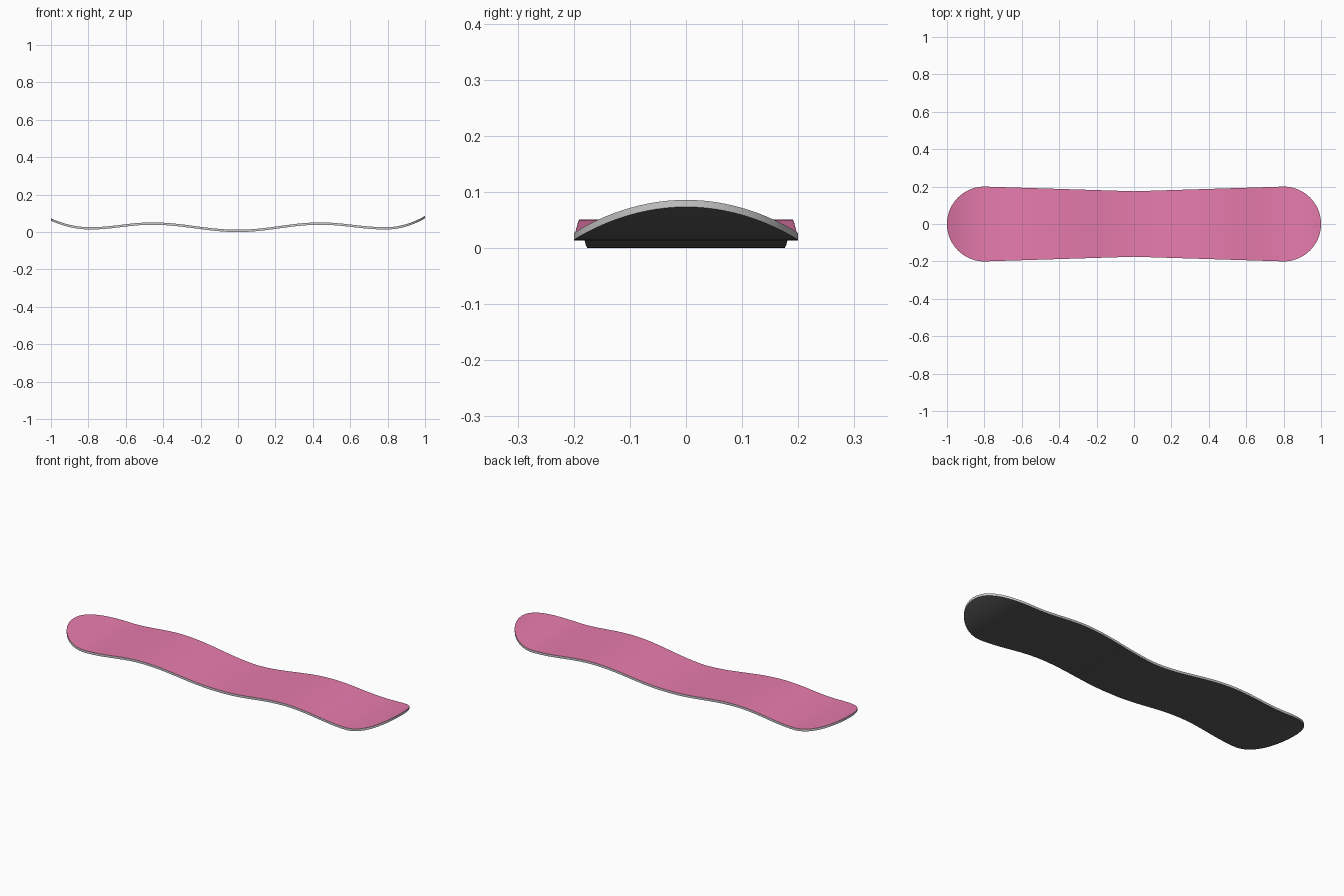
import bpy, bmesh, math

if "Cube" in bpy.data.objects:
    bpy.data.objects.remove(bpy.data.objects["Cube"])

THICK = 0.0125
# underside heights: centre, camber bumps, contact points
KEYS = [(-0.79, 0.0135), (-0.46, 0.039), (0.0, 0.0), (0.44, 0.039), (0.79, 0.0135)]


def underside(x):
    # raised nose and tail
    if abs(x) >= 0.79:
        rise = 0.060 if x > 0 else 0.047
        return 0.0135 + rise * ((abs(x) - 0.79) / 0.21) ** 2
    # eased waves between the keys
    for (x0, z0), (x1, z1) in zip(KEYS, KEYS[1:]):
        if x <= x1:
            t = (x - x0) / (x1 - x0)
            return z0 + (z1 - z0) * (1 - math.cos(math.pi * t)) / 2


def half_width(x):
    # straight sidecut with round ends
    a = abs(x)
    if a > 0.8:
        return math.sqrt(max(0.0, 0.04 - (a - 0.8) ** 2))
    return 0.175 + 0.025 * a / 0.8


def material(name, color):
    m = bpy.data.materials.new(name)
    m.diffuse_color = (*color, 1)
    m.use_nodes = True
    m.node_tree.nodes["Principled BSDF"].inputs["Base Color"].default_value = m.diffuse_color
    return m


# stations along the board, closer together round the ends
arc = [0.8 + 0.2 * math.sin(math.pi / 2 * i / 18) for i in range(1, 18)]
middle = [-0.8 + 1.6 * i / 64 for i in range(65)]
stations = [-x for x in reversed(arc)] + middle + arc

bm = bmesh.new()


def sheet(dz):
    def vert(x, y):
        return bm.verts.new((x, y, underside(x) + dz))
    rows = [[vert(x, half_width(x) * s) for s in (-1, -0.5, 0, 0.5, 1)] for x in stations]
    return vert(-1, 0), rows, vert(1, 0)


def skin(tail, rows, nose, mat, flip):
    def face(vs):
        bm.faces.new(vs[::-1] if flip else vs).material_index = mat
    for a, b in zip(rows, rows[1:]):
        for j in range(4):
            face([a[j], b[j], b[j + 1], a[j + 1]])
    for j in range(4):
        face([tail, rows[0][j], rows[0][j + 1]])
        face([rows[-1][j], nose, rows[-1][j + 1]])


def rim(tail, rows, nose):
    return [tail] + [r[0] for r in rows] + [nose] + [r[-1] for r in reversed(rows)]


# top sheet, base and side wall
top, base = sheet(THICK), sheet(0)
skin(*top, 0, False)
skin(*base, 1, True)
lo, hi = rim(*base), rim(*top)
for i in range(len(lo)):
    k = (i + 1) % len(lo)
    bm.faces.new([lo[i], lo[k], hi[k], hi[i]]).material_index = 2

mesh = bpy.data.meshes.new("snowboard_deck")
bm.to_mesh(mesh)
bm.free()
for m in (material("top_pink", (0.80, 0.20, 0.42)),
          material("base_black", (0.10, 0.10, 0.10)),
          material("edge_grey", (0.62, 0.63, 0.64))):
    mesh.materials.append(m)
deck = bpy.data.objects.new("snowboard_deck", mesh)
bpy.context.collection.objects.link(deck)

bpy.context.view_layer.objects.active = deck
deck.select_set(True)
bpy.ops.object.shade_smooth_by_angle(angle=math.radians(35))
